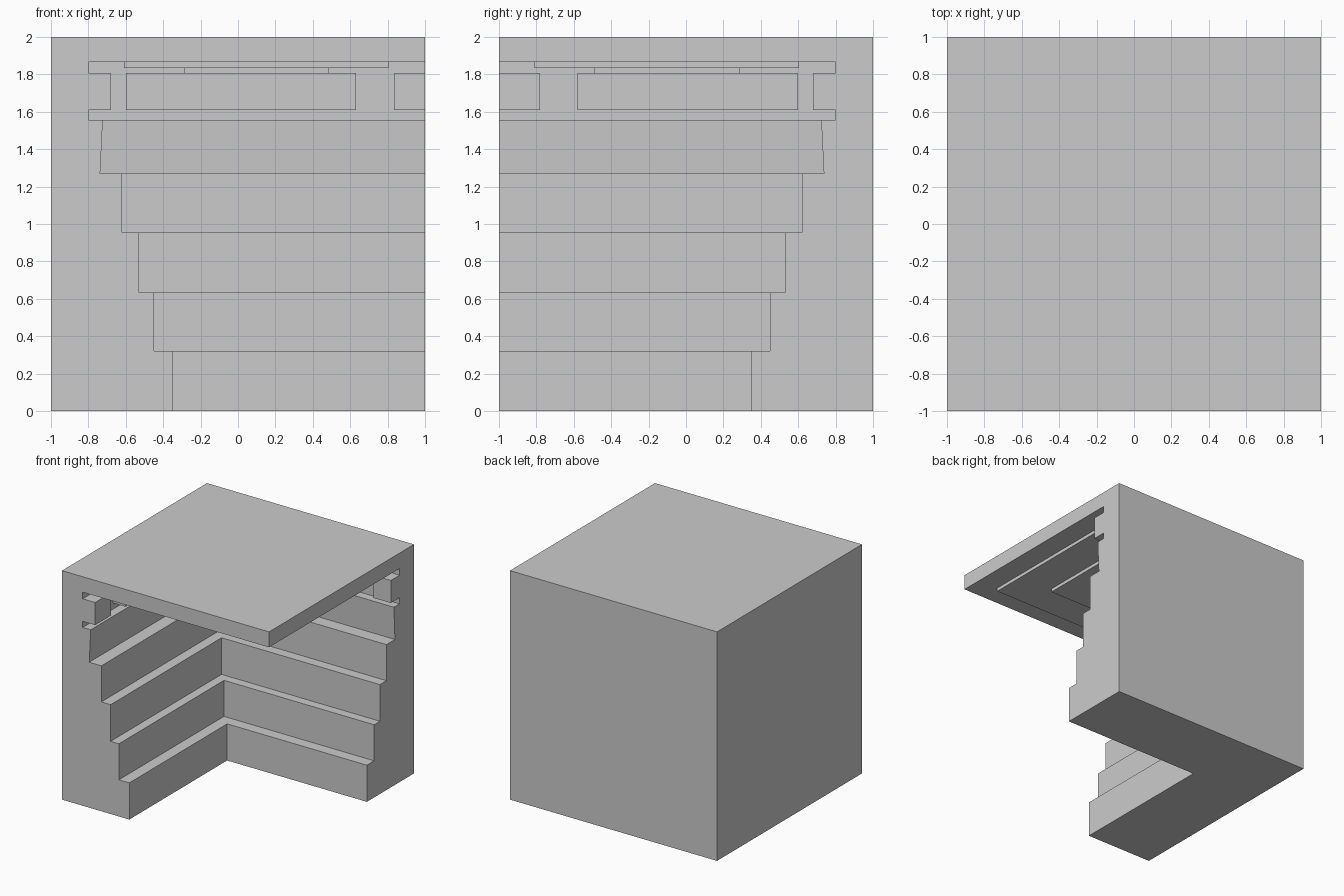
import bpy, bmesh

if "Cube" in bpy.data.objects:
    bpy.data.objects.remove(bpy.data.objects["Cube"])

# Inner wall profile: (distance from centre, height), floor to ceiling
PROFILE = [(.35, 0), (.35, .32), (.45, .32), (.45, .635), (.53, .635), (.53, .955),
           (.62, .955), (.62, 1.27), (.737, 1.27), (.723, 1.557), (.8, 1.557), (.8, 1.865)]


def finish(name, bm):
    bmesh.ops.remove_doubles(bm, verts=bm.verts, dist=1e-5)
    bmesh.ops.recalc_face_normals(bm, faces=bm.faces)
    me = bpy.data.meshes.new(name)
    bm.to_mesh(me)
    bm.free()
    ob = bpy.data.objects.new(name, me)
    bpy.context.collection.objects.link(ob)
    return ob


def box(name, x0, x1, y0, y1, z0, z1):
    bm = bmesh.new()
    bmesh.ops.create_cube(bm, size=1)
    for v in bm.verts:
        v.co = (x1 if v.co.x > 0 else x0, y1 if v.co.y > 0 else y0, z1 if v.co.z > 0 else z0)
    return finish(name, bm)


# Corner shell: stepped L-shaped walls, roof and floor edge as one solid
bm = bmesh.new()


def face(points):
    bm.faces.new([bm.verts.new(p) for p in points])


for (d0, z0), (d1, z1) in zip(PROFILE, PROFILE[1:]):
    face([(-d0, -1, z0), (-d0, d0, z0), (-d1, d1, z1), (-d1, -1, z1)])
    face([(-d0, d0, z0), (1, d0, z0), (1, d1, z1), (-d1, d1, z1)])
d, c = PROFILE[0][0], PROFILE[-1]
roof = [(-1, c[1]), (-1, 2), (1, 2), (1, 0)]
face([(-a, -1, z) for a, z in PROFILE] + [(1, -1, c[1]), (1, -1, 2), (-1, -1, 2), (-1, -1, 0)])
face([(1, a, z) for a, z in PROFILE] + [(1, -1, c[1]), (1, -1, 2), (1, 1, 2), (1, 1, 0)])
face([(-c[0], -1, c[1]), (1, -1, c[1]), (1, c[0], c[1]), (-c[0], c[0], c[1])])
face([(-1, -1, 2), (1, -1, 2), (1, 1, 2), (-1, 1, 2)])
face([(-1, -1, 0), (-1, 1, 0), (-1, 1, 2), (-1, -1, 2)])
face([(-1, 1, 0), (1, 1, 0), (1, 1, 2), (-1, 1, 2)])
face([(-1, -1, 0), (-d, -1, 0), (-d, d, 0), (1, d, 0), (1, 1, 0), (-1, 1, 0)])
finish("corner_shell", bm)

# Frieze blocks between the two upper grooves, on both walls
back_cuts = [-.6, -.395, -.185, .015, .22, .42, .63]
side_cuts = [-.58, -.385, -.195, .01, .2, .405, .6]
for i, (a, b) in enumerate(list(zip(back_cuts, back_cuts[1:])) + [(.835, 1)]):
    box(f"back_frieze_block_{i}", a, b, .68, .8, 1.61, 1.807)
for i, (a, b) in enumerate(list(zip(side_cuts, side_cuts[1:])) + [(-1, -.78)]):
    box(f"side_frieze_block_{i}", -.8, -.68, a, b, 1.61, 1.807)

# Frieze rails: shelves below and above are the groove faces; stepped ceiling panels hang below the roof
box("ceiling_panel_large", -.61, .805, -.81, .605, 1.835, 1.865)
box("ceiling_panel_small", -.285, .485, -.49, .285, 1.805, 1.835)
